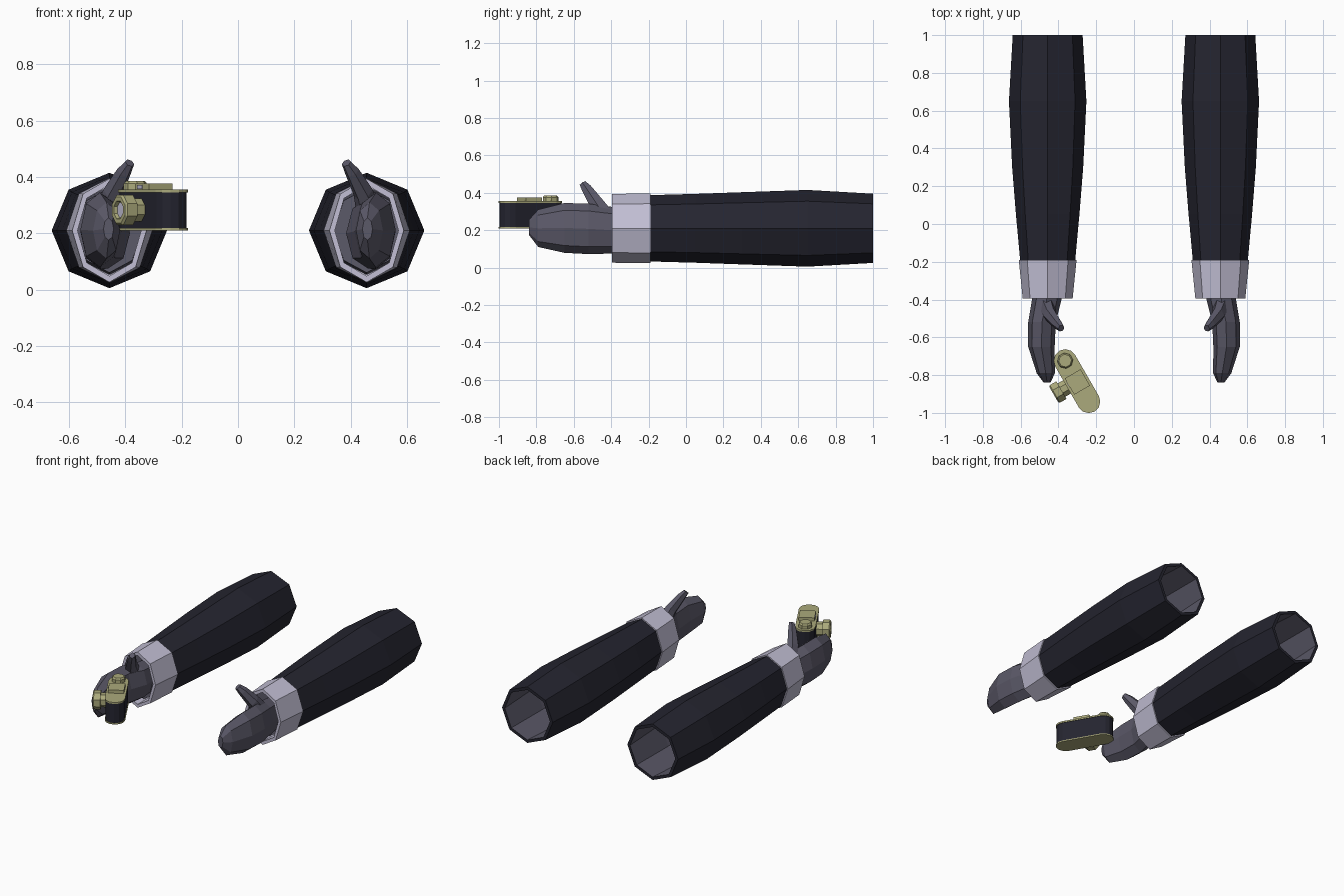
import bpy
import math
from mathutils import Vector

if "Cube" in bpy.data.objects:
    bpy.data.objects.remove(bpy.data.objects["Cube"])


def material(name, rgb):
    m = bpy.data.materials.new(name)
    m.diffuse_color = (*rgb, 1)
    m.use_nodes = True
    m.node_tree.nodes["Principled BSDF"].inputs["Base Color"].default_value = m.diffuse_color
    return m


NAVY = material("dark navy cloth", (0.018, 0.018, 0.029))
LILAC = material("pale lilac", (0.54, 0.52, 0.66))
GREY = material("slate grey", (0.105, 0.10, 0.14))
OLIVE = material("pale olive", (0.41, 0.40, 0.20))


def loft(name, rings, mat, caps=(True, True), flip=False):
    """Skin a list of equal-length point rings."""
    n = len(rings[0])
    verts = [p for r in rings for p in r]
    faces = []
    for i in range(len(rings) - 1):
        for j in range(n):
            k = (j + 1) % n
            faces.append((i * n + j, i * n + k, (i + 1) * n + k, (i + 1) * n + j))
    if caps[0]:
        faces.append(tuple(reversed(range(n))))
    if caps[1]:
        faces.append(tuple(range(len(verts) - n, len(verts))))
    if flip:
        faces = [tuple(reversed(f)) for f in faces]
    mesh = bpy.data.meshes.new(name)
    mesh.from_pydata(verts, [], faces)
    mesh.materials.append(mat)
    obj = bpy.data.objects.new(name, mesh)
    bpy.context.collection.objects.link(obj)
    return obj


def ring(c, u, v, n=8, phase=0.0):
    """Ellipse ring around c spanned by the half axes u and v."""
    c, u, v = Vector(c), Vector(u), Vector(v)
    return [c + u * math.cos(phase + 2 * math.pi * i / n)
            + v * math.sin(phase + 2 * math.pi * i / n) for i in range(n)]


def limb_rings(side, rows, n=8):
    """Rows of (y, x, z, half width, half height); side mirrors x."""
    return [ring((side * x, y, z), (side * w, 0, 0), (0, 0, h), n)
            for y, x, z, w, h in rows]


CX, CZ = 0.457, 0.21
SLEEVE = [(1.0, .185, .185), (.65, .205, .205), (.3, .188, .193),
          (.05, .168, .184), (-.2, .145, .177)]
HAND = [(-.28, .457, .20, .065, .11), (-.40, .462, .20, .078, .125),
        (-.52, .487, .207, .073, .135), (-.65, .49, .212, .07, .133),
        (-.79, .467, .21, .048, .10), (-.84, .46, .215, .018, .04)]
THUMB = [((.465, -.43, .27), .045), ((.445, -.48, .345), .036),
         ((.405, -.53, .42), .026), ((.385, -.552, .45), .017)]

for side, label in ((-1, "right"), (1, "left")):
    flip = side < 0
    # Sleeve: outer skin turned in at the open end
    rows = [(1.0, CX, CZ, .165, .165)] + [(y, CX, CZ, w, h) for y, w, h in SLEEVE]
    loft(label + "_sleeve", limb_rings(side, rows), NAVY, (False, False), flip)
    # Sleeve lining, closed at the wrist
    rows = [(y, CX, CZ, w - .02, h - .02) for y, w, h in SLEEVE]
    rows.append((-.33, CX, CZ, .115, .15))
    loft(label + "_sleeve_lining", limb_rings(side, rows), GREY, (False, True), not flip)
    # Cuff: thick tapered band
    rows = [(-.19, CX, CZ, .125, .155), (-.19, CX, CZ, .153, .186),
            (-.395, CX, CZ, .132, .184), (-.395, CX, CZ, .113, .162),
            (-.30, CX, CZ, .113, .162)]
    loft(label + "_cuff", limb_rings(side, rows), LILAC, (False, False), flip)
    # Mitten hand
    loft(label + "_hand", limb_rings(side, HAND), GREY, (True, True), flip)
    # Raised thumb, leaning up, forward and inward
    axis = Vector((-.08 * side, -.12, .18)).normalized()
    u = Vector((side, 0, 0))
    u = (u - axis * u.dot(axis)).normalized()
    v = axis.cross(u)
    loft(label + "_thumb",
         [ring((side * c[0], c[1], c[2]), u * r, v * r * 1.2, 6) for c, r in THUMB], GREY)

# Camera frame: D runs along the body, N points out of the lens
D = Vector((0.5, -0.866, 0))
N = Vector((-0.866, -0.5, 0))
UP = Vector((0, 0, 1))
MID = Vector((-0.302, -0.832, 0))


def at(d, n, z):
    return MID + D * d + N * n + UP * z


def stadium(half, r, z):
    """Rounded outline of the camera body at height z."""
    pts = []
    for s in (1, -1):
        for i in range(7):
            a = -math.pi / 2 + math.pi * i / 6
            pts.append(at(s * (half + r * math.cos(a)), -s * r * math.sin(a), z))
    return pts


def stack(name, half, r, z0, z1, mat):
    return loft(name, [stadium(half, r, z0), stadium(half, r, z1)], mat, flip=True)


stack("camera_body", .125, .057, .216, .347, NAVY)
stack("camera_base_plate", .125, .061, .21, .218, OLIVE)
stack("camera_top_plate", .125, .061, .345, .355, OLIVE)


def block(name, d0, d1, n0, n1, z0, z1, mat):
    return loft(name, [[at(d0, n0, z), at(d0, n1, z), at(d1, n1, z), at(d1, n0, z)]
                       for z in (z0, z1)], mat, flip=True)


# Finder housing with its pale window
block("camera_finder", -.045, .055, -.048, .048, .353, .376, OLIVE)
block("finder_window", -.025, .01, .047, .051, .357, .372, LILAC)


def disc(name, c, u, v, w, steps, mat):
    """Turned part: steps are (distance along w, radius)."""
    return loft(name, [ring(c + w * t, u * r, v * r, 8, math.pi / 8) for t, r in steps], mat)


# Shutter dial
disc("shutter_dial", at(-.125, 0, 0), D, -N, UP, [(.353, .042), (.376, .042), (.386, .034)], OLIVE)
# Lens barrel with front ring and recessed glass
lens = at(0, 0, .283)
disc("lens_barrel", lens, D, UP, D.cross(UP), [(.04, .044), (.10, .044)], OLIVE)
disc("lens_ring", lens, D, UP, D.cross(UP),
     [(.095, .058), (.135, .058), (.142, .05), (.142, .034), (.128, .03)], OLIVE)
disc("lens_glass", lens, D, UP, D.cross(UP), [(.12, .029), (.131, .029)], LILAC)
